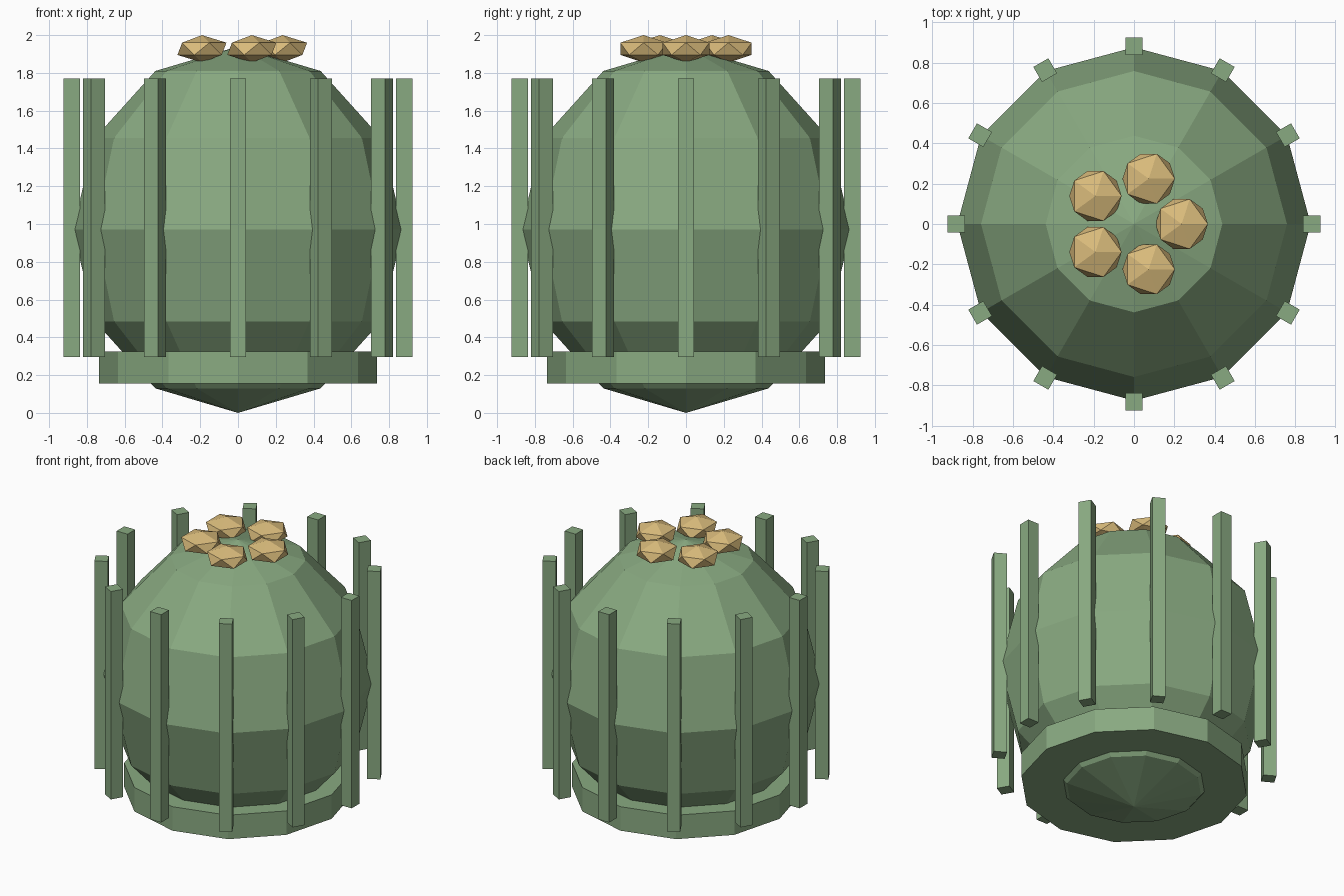
import bpy
from math import cos, sin, tau

cube = bpy.data.objects.get("Cube")
if cube:
    bpy.data.objects.remove(cube, do_unlink=True)


def make_material(name, color):
    mat = bpy.data.materials.new(name)
    mat.use_nodes = True
    mat.diffuse_color = color
    mat.node_tree.nodes["Principled BSDF"].inputs["Base Color"].default_value = color
    return mat


def finish(name, mat, scale=(1, 1, 1)):
    obj = bpy.context.object
    obj.name = name
    obj.scale = scale
    obj.data.materials.append(mat)
    return obj


green = make_material("cactus green", (0.25, 0.40, 0.22, 1))
gold = make_material("blossom gold", (0.70, 0.50, 0.20, 1))

SIDES = 12
BODY_RADIUS = 0.875
BODY_HALF_HEIGHT = 0.97

# Faceted round body
bpy.ops.mesh.primitive_uv_sphere_add(segments=SIDES, ring_count=6, radius=1,
                                     location=(0, 0, BODY_HALF_HEIGHT))
finish("body", green, (BODY_RADIUS, BODY_RADIUS, BODY_HALF_HEIGHT))

# Base collar around the bottom of the body
bpy.ops.mesh.primitive_cylinder_add(vertices=SIDES, radius=0.735, depth=0.17,
                                    location=(0, 0, 0.24))
finish("base_collar", green)

# Upright ribs, one on each corner of the body
for i in range(SIDES):
    angle = tau * i / SIDES
    bpy.ops.mesh.primitive_cube_add(
        size=1, rotation=(0, 0, angle),
        location=(0.88 * cos(angle), 0.88 * sin(angle), 1.033))
    finish(f"rib_{i + 1}", green, (0.086, 0.086, 1.475))

# Ring of flattened blossoms on the crown
for i in range(5):
    angle = tau * i / 5
    bpy.ops.mesh.primitive_ico_sphere_add(
        subdivisions=1, radius=0.145,
        location=(0.236 * cos(angle), 0.236 * sin(angle), 1.9275))
    finish(f"blossom_{i + 1}", gold, (1, 1, 0.5))
